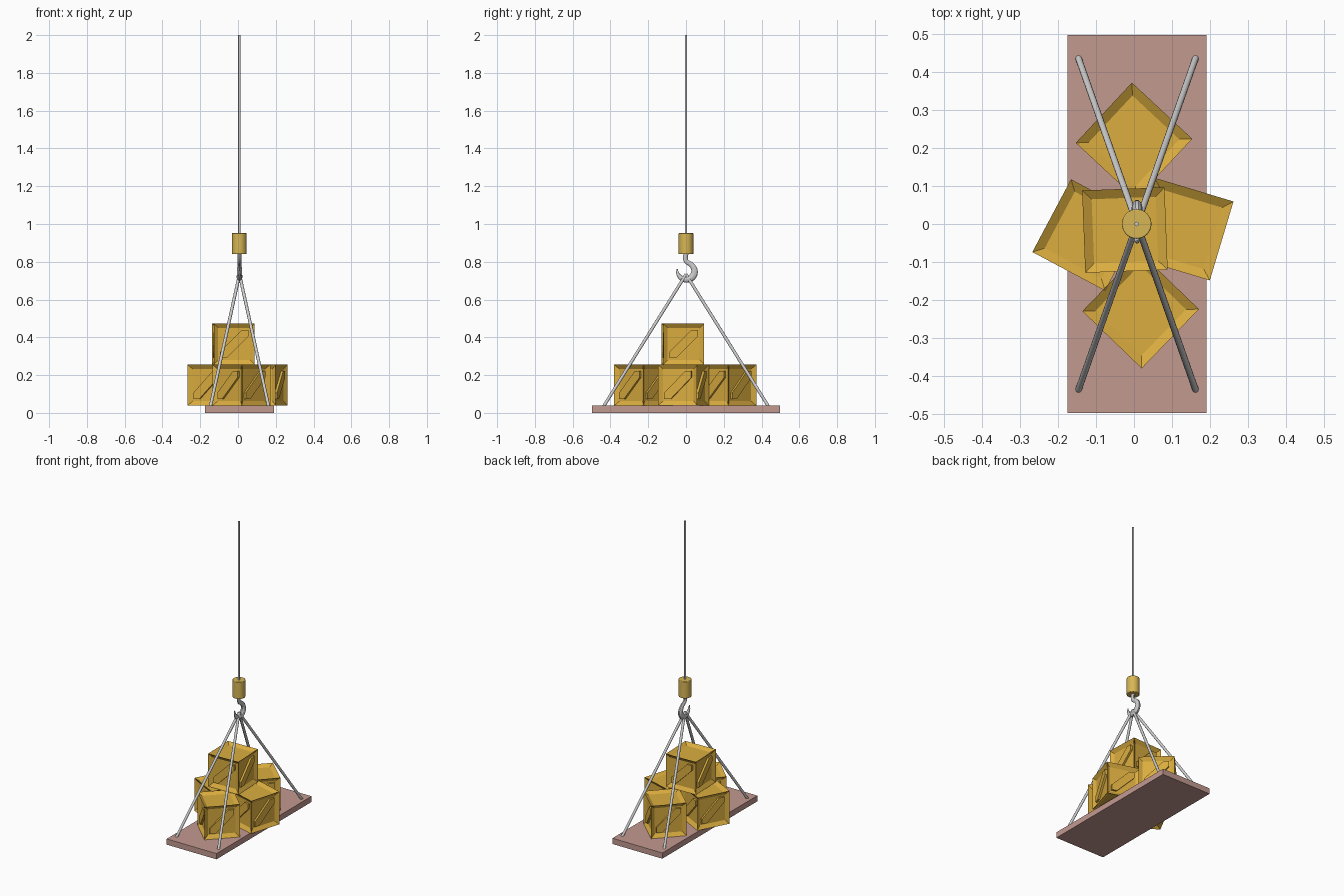
import bpy, bmesh
from math import radians
from mathutils import Vector, Matrix

if "Cube" in bpy.data.objects:
    bpy.data.objects.remove(bpy.data.objects["Cube"])

CX = 0.008  # axis of the platform and the lifting gear


def material(name, rgb):
    m = bpy.data.materials.new(name)
    m.diffuse_color = (*rgb, 1)
    m.use_nodes = True
    m.node_tree.nodes["Principled BSDF"].inputs["Base Color"].default_value = m.diffuse_color
    return m


WOOD = material("crate_wood", (0.71, 0.42, 0.05))
BOARD = material("platform_board", (0.54, 0.32, 0.28))
YELLOW = material("block_yellow", (0.68, 0.47, 0.09))


def finish(name, bm, mat=None):
    bmesh.ops.recalc_face_normals(bm, faces=bm.faces)
    me = bpy.data.meshes.new(name)
    bm.to_mesh(me)
    bm.free()
    if mat:
        me.materials.append(mat)
    ob = bpy.data.objects.new(name, me)
    bpy.context.collection.objects.link(ob)
    return ob


def smooth(ob):
    bpy.ops.object.select_all(action='DESELECT')
    ob.select_set(True)
    bpy.context.view_layer.objects.active = ob
    bpy.ops.object.shade_smooth_by_angle(angle=radians(35))


def rod(name, a, b, r, sides=12, mat=None):
    a, b = Vector(a), Vector(b)
    d = b - a
    bm = bmesh.new()
    bmesh.ops.create_cone(bm, cap_ends=True, segments=sides,
                          radius1=r, radius2=r, depth=d.length)
    rot = d.to_track_quat('Z', 'Y').to_matrix().to_4x4()
    bmesh.ops.transform(bm, verts=bm.verts, matrix=Matrix.Translation((a + b) / 2) @ rot)
    ob = finish(name, bm, mat)
    smooth(ob)
    return ob


def crate_mesh(size=0.217, frame=0.034, depth=0.016, plank=0.034):
    # cube with a recessed panel on every face
    bm = bmesh.new()
    bmesh.ops.create_cube(bm, size=size)
    panels = list(bm.faces)
    bmesh.ops.inset_individual(bm, faces=panels, thickness=frame)
    for f in panels:
        n = f.normal.copy()
        for v in f.verts:
            v.co -= n * depth
    # diagonal plank across each side panel
    h, w, s = size / 2 - frame, plank, size / 2
    outline = [(-h, -h), (w - h, -h), (h, h - w), (h, h), (h - w, h), (-h, w - h)]
    for k in range(4):
        turn = Matrix.Rotation(radians(90 * k), 3, 'Z')
        rings = [[bm.verts.new(turn @ Vector((x, y, z))) for x, z in outline]
                 for y in (-s + 0.003, -s + depth)]
        bm.faces.new(rings[0])
        bm.faces.new(rings[1][::-1])
        for i in range(6):
            j = (i + 1) % 6
            bm.faces.new((rings[0][i], rings[1][i], rings[1][j], rings[0][j]))
    return bm


# Platform
bm = bmesh.new()
bmesh.ops.create_cube(bm, size=1)
bmesh.ops.transform(bm, verts=bm.verts, matrix=Matrix.Translation((CX, 0, 0.019))
                    @ Matrix.Diagonal((0.365, 0.995, 0.038, 1)))
finish("platform", bm, BOARD)

# Crates: x, y, z centre and turn
for name, x, y, z, a in (("crate_back", 0, 0.219, 0.147, -43),
                         ("crate_front", 0.0175, -0.227, 0.147, 46),
                         ("crate_left", -0.121, -0.029, 0.147, -28),
                         ("crate_right", 0.127, -0.0135, 0.147, -16.7),
                         ("crate_top", -0.024, -0.016, 0.365, 2.2)):
    ob = finish(name, crate_mesh(), WOOD)
    ob.location = (x, y, z)
    ob.rotation_euler.z = radians(a)

# Four sling ropes from the hook to the platform corners
for sx in (-1, 1):
    for sy in (-1, 1):
        rod(f"sling_rope_{'left' if sx < 0 else 'right'}_{'front' if sy < 0 else 'back'}",
            (CX, 0, 0.733), (CX + sx * 0.155, sy * 0.439, 0.03), 0.0085)

# Main lifting cable and hook block
rod("main_cable", (CX - 0.001, 0, 0.93), (CX - 0.001, 0, 2.0), 0.006)
block = rod("hook_block", (CX - 0.001, 0, 0.84), (CX - 0.001, 0, 0.952), 0.039, 32, YELLOW)
bev = block.modifiers.new("edge", 'BEVEL')
bev.width, bev.segments = 0.003, 2

# Hook: tapered swept curve in the y-z plane
path = [(0, 0.85, 0.014), (0, 0.805, 0.013), (0.027, 0.785, 0.014), (0.045, 0.753, 0.018),
        (0.034, 0.721, 0.020), (0.004, 0.707, 0.018), (-0.026, 0.715, 0.014),
        (-0.043, 0.737, 0.009), (-0.047, 0.762, 0.003)]
cu = bpy.data.curves.new("hook", 'CURVE')
cu.dimensions = '3D'
cu.bevel_depth, cu.bevel_resolution, cu.use_fill_caps = 1.0, 3, True
cu.resolution_u = 5
sp = cu.splines.new('BEZIER')
sp.bezier_points.add(len(path) - 1)
for p, (y, z, r) in zip(sp.bezier_points, path):
    p.co = (0, y, z)
    p.handle_left_type = p.handle_right_type = 'AUTO'
    p.radius = r
hook = bpy.data.objects.new("hook", cu)
bpy.context.collection.objects.link(hook)
hook.location.x = CX
hook.scale.x = 0.75
bpy.ops.object.select_all(action='DESELECT')
hook.select_set(True)
bpy.context.view_layer.objects.active = hook
bpy.ops.object.convert(target='MESH')
smooth(bpy.context.object)
